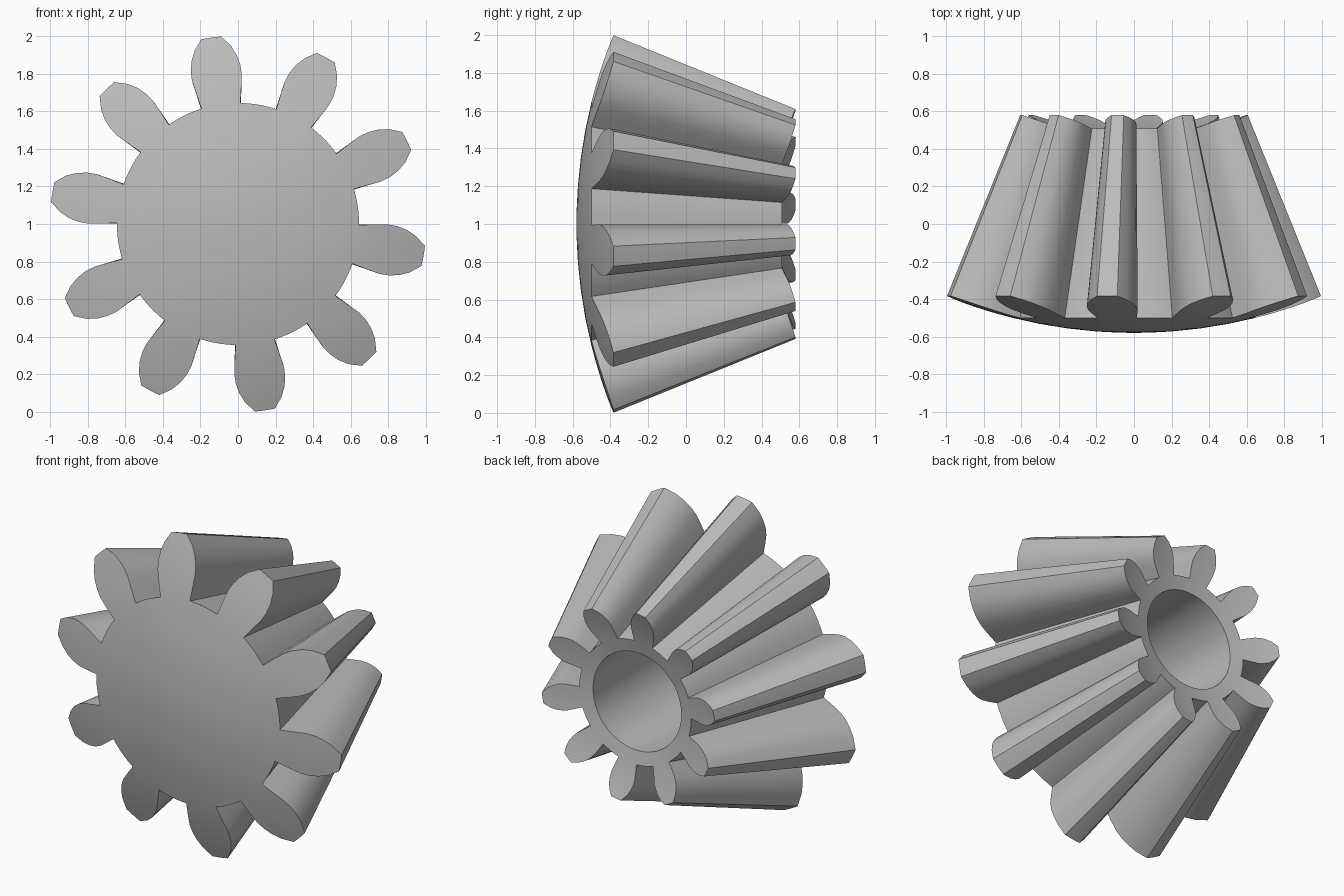
import bpy, bmesh
from math import sin, cos, sqrt, pi, radians

if "Cube" in bpy.data.objects:
    bpy.data.objects.remove(bpy.data.objects["Cube"])

TEETH = 10
PHASE = radians(98.2)      # direction of the first tooth
APEX_Y, SPHERE = 2.08, 2.66  # cone apex and radius of the front sphere
SMALL = 0.609              # scale of the small end about the apex
BORE, FLOOR_Y = 0.31, -0.25
# tooth half profile: radius, half angle
PROFILE = [(0.645, 0.163), (0.73, 0.167), (0.80, 0.168), (0.85, 0.157),
           (0.90, 0.136), (0.95, 0.104), (1.003, 0.054)]
COLS, GAP = 5, 5           # points across a tooth, steps across a gap
ROOT, ROOT_HALF = PROFILE[0]

bm = bmesh.new()


def point(r, angle, scale):
    """Vertex on the sphere of the given scale about the apex."""
    depth = sqrt(SPHERE ** 2 - r ** 2)
    return bm.verts.new((r * scale * cos(angle), APEX_Y - depth * scale,
                         1 + r * scale * sin(angle)))


def strip(a, b, closed=False):
    """Quads between two equally long rows of vertices."""
    n = len(a)
    for i in range(n if closed else n - 1):
        j = (i + 1) % n
        bm.faces.new((a[i], a[j], b[j], b[i]))


def end_face(scale):
    """Tooth ends; returns the gear outline and the root circle."""
    outline, circle = [], []
    for t in range(TEETH):
        mid = PHASE + t * 2 * pi / TEETH
        rows = [[point(r, mid + half * (2 * c / (COLS - 1) - 1), scale)
                 for c in range(COLS)] for r, half in PROFILE]
        for low, high in zip(rows, rows[1:]):
            strip(low, high)
        gap_width = 2 * pi / TEETH - 2 * ROOT_HALF
        gap = [point(ROOT, mid + ROOT_HALF + gap_width * k / GAP, scale)
               for k in range(1, GAP)]
        outline += [row[0] for row in rows] + rows[-1][1:-1]
        outline += [row[-1] for row in reversed(rows)] + gap
        circle += rows[0] + gap
    return outline, circle


def ring_inside(circle, r, scale):
    """Ring of radius r on the sphere, aligned with the root circle."""
    ring = []
    for v in circle:
        k = r * scale / sqrt(v.co.x ** 2 + (v.co.z - 1) ** 2)
        y = APEX_Y - scale * sqrt(SPHERE ** 2 - r ** 2)
        ring.append(bm.verts.new((v.co.x * k, y, 1 + (v.co.z - 1) * k)))
    strip(circle, ring, True)
    return ring


# domed large end
front_outline, ring = end_face(1.0)
for r in (0.5, 0.35, 0.2, 0.08):
    ring = ring_inside(ring, r, 1.0)
pole = point(0, 0, 1.0)
for i, v in enumerate(ring):
    bm.faces.new((v, ring[(i + 1) % len(ring)], pole))

# dished small end with a blind bore
back_outline, ring = end_face(SMALL)
rim = ring_inside(ring, BORE / SMALL, SMALL)
floor = [bm.verts.new((v.co.x, FLOOR_Y, v.co.z)) for v in rim]
strip(rim, floor, True)
bm.faces.new(floor)

# tapered flanks, tips and roots
strip(front_outline, back_outline, True)
bmesh.ops.recalc_face_normals(bm, faces=bm.faces)

mesh = bpy.data.meshes.new("bevel_gear")
bm.to_mesh(mesh)
bm.free()
gear = bpy.data.objects.new("bevel_gear", mesh)
bpy.context.collection.objects.link(gear)

# plain grey metal
grey = bpy.data.materials.new("plain_grey")
grey.use_nodes = True
color = (0.5, 0.5, 0.5, 1)
grey.diffuse_color = color
grey.node_tree.nodes["Principled BSDF"].inputs["Base Color"].default_value = color
mesh.materials.append(grey)

bpy.ops.object.select_all(action="DESELECT")
gear.select_set(True)
bpy.context.view_layer.objects.active = gear
bpy.ops.object.shade_smooth_by_angle(angle=radians(30))
